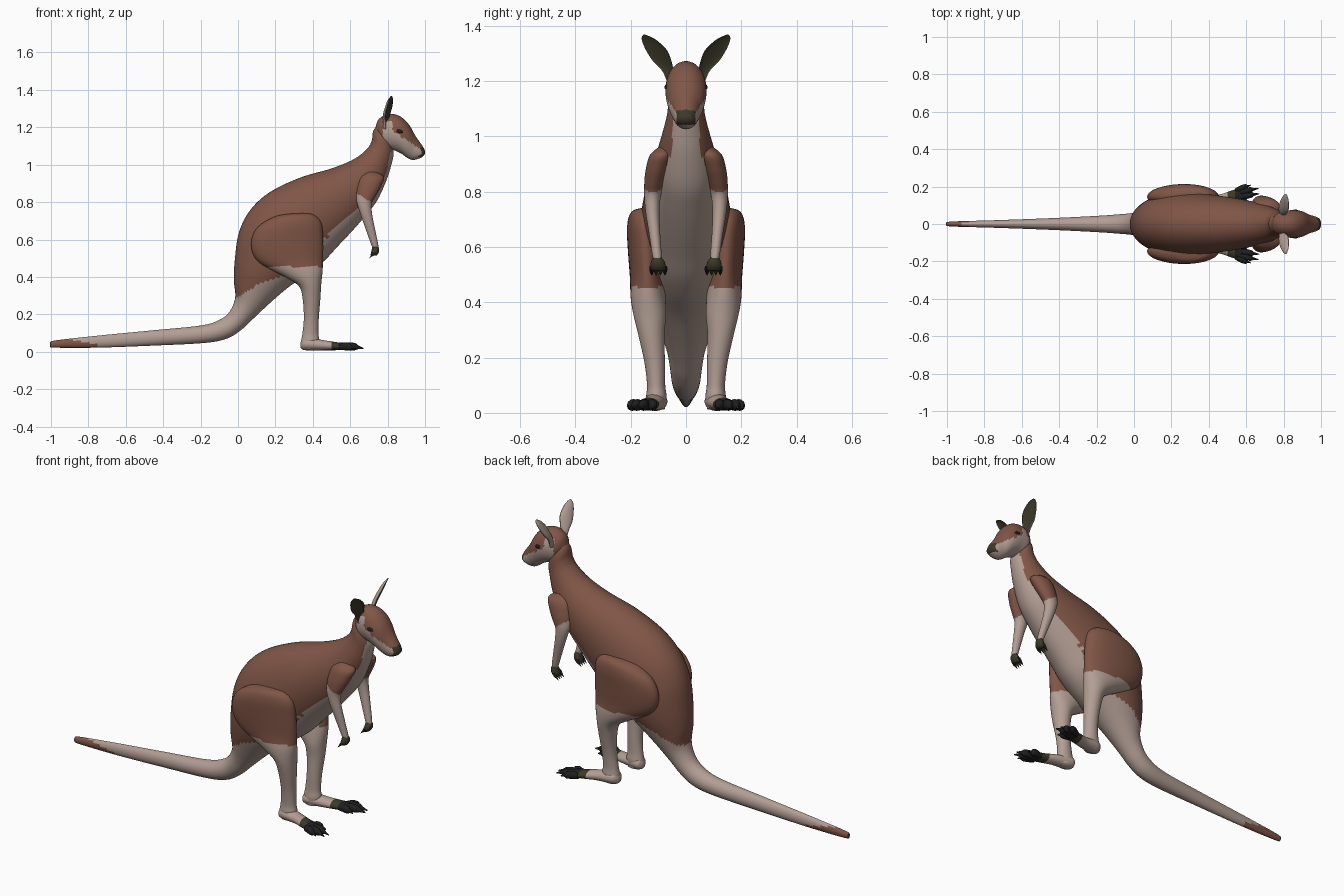
import bpy, bmesh, math
from mathutils import Vector

COLOURS = {
    "brown fur": (0.215, 0.092, 0.062),
    "pale fur": (0.45, 0.345, 0.30),
    "dark olive skin": (0.045, 0.041, 0.022),
    "black": (0.014, 0.014, 0.015),
}
MATS = {}
for name, c in COLOURS.items():
    MATS[name] = bpy.data.materials.new(name)
    MATS[name].diffuse_color = (*c, 1)
KEYS = list(MATS)
BROWN, PALE, OLIVE, BLACK = range(4)


def spline(a, b, c, d, t):
    return 0.5 * (2 * b + (c - a) * t + (2 * a - 5 * b + 4 * c - d) * t * t
                  + (3 * b - a - 3 * c + d) * t ** 3)


def loft(name, stations, rule, n=36, sub=6, side=1, scoop=1.0, skew=0.0):
    """Smooth skin over rings. Station: edge A (x, z), edge B (x, z), half width, centre y."""
    st = [tuple(s) + (0,) * (6 - len(s)) for s in stations]
    rows = []
    for i in range(len(st) - 1):
        four = [st[max(i - 1, 0)], st[i], st[i + 1], st[min(i + 2, len(st) - 1)]]
        for k in range(sub):
            rows.append([spline(*v, k / sub) for v in zip(*four)])
    rows.append(st[-1])
    bm = bmesh.new()
    rings = []
    for ax, az, bx, bz, w, yc in rows:
        ring = []
        for j in range(n):
            t = 2 * math.pi * j / n
            c, s = math.cos(t), math.sin(t)
            if c < 0:
                c *= scoop              # negative scoop hollows the B side
            dy = max(w, 0.001) * s
            ring.append(bm.verts.new(((ax + bx) / 2 + (ax - bx) / 2 * c - skew * dy,
                                      side * (yc + dy),
                                      (az + bz) / 2 + (az - bz) / 2 * c)))
        rings.append(ring)
    for r, q in zip(rings, rings[1:]):
        for j in range(n):
            bm.faces.new((r[j], r[(j + 1) % n], q[(j + 1) % n], q[j]))
    bm.faces.new(rings[0])
    bm.faces.new(rings[-1])
    return finish(name, bm, rule)


def finish(name, bm, rule):
    bmesh.ops.recalc_face_normals(bm, faces=bm.faces)
    bm.normal_update()
    for f in bm.faces:
        f.smooth = True
        f.material_index = rule(f.calc_center_median(), f.normal) if callable(rule) else rule
    me = bpy.data.meshes.new(name)
    bm.to_mesh(me)
    bm.free()
    for k in KEYS:
        me.materials.append(MATS[k])
    ob = bpy.data.objects.new(name, me)
    bpy.context.collection.objects.link(ob)
    return ob


# Colour rules
FLANK = [(0, .29), (.11, .36), (.3, .42), (.46, .6), (.63, .76), (.72, .85), (.79, .95), (.82, 1.08)]


def flank_line(x):
    if x <= FLANK[0][0]:
        return FLANK[0][1]
    for (x0, z0), (x1, z1) in zip(FLANK, FLANK[1:]):
        if x <= x1:
            return z0 + (z1 - z0) * (x - x0) / (x1 - x0)
    return 1.12


def body_rule(p, nrm):
    if p.x < -.75:
        return BROWN if p.z < .04 + (-.75 - p.x) * .17 else PALE
    return BROWN if p.z > flank_line(p.x) else PALE


def head_rule(p, nrm):
    if p.x > .962 and p.z > 1.042 and abs(p.y) < .034 and p.z < 1.095:
        return OLIVE
    cheek = p.x > .785 and p.z < 1.165 - (p.x - .85) * .65
    ear_root = .775 < p.x < .825 and 1.1 < p.z < 1.235 and abs(p.y) > .045
    return PALE if cheek or ear_root else BROWN


def leg_rule(p, nrm):
    return BROWN if p.z > .455 else PALE


def arm_rule(p, nrm):
    return BROWN if p.z > .795 + (.72 - p.x) * .6 else PALE


def foot_rule(p, nrm):
    return PALE if p.x < .5 else OLIVE if p.x < .54 else BLACK


def ear_rule(p, nrm):
    return OLIVE if nrm.x > .1 else PALE


# Tail, torso and neck in one skin
loft("body_and_tail", [
    (-1.0, .048, -1.0, .03, .004), (-.98, .06, -.98, .022, .013),
    (-.75, .086, -.75, .022, .02), (-.45, .115, -.45, .033, .031),
    (-.2, .14, -.18, .047, .044), (-.1, .17, -.06, .07, .052),
    (-.045, .215, .015, .115, .058), (-.015, .29, .08, .175, .07),
    (-.022, .38, .165, .255, .1), (-.018, .48, .27, .345, .135),
    (.003, .63, .38, .42, .16), (.06, .75, .46, .485, .168),
    (.165, .85, .53, .56, .163), (.33, .93, .61, .645, .148),
    (.5, .98, .68, .725, .128), (.62, 1.03, .745, .81, .108),
    (.69, 1.085, .795, .92, .085), (.715, 1.13, .82, 1.0, .07),
    (.725, 1.185, .832, 1.06, .062), (.765, 1.23, .82, 1.11, .045)],
    body_rule, n=56)

# Head with muzzle
loft("head", [
    (.735, 1.2, .75, 1.13, .03), (.752, 1.243, .79, 1.09, .06),
    (.80, 1.271, .84, 1.075, .072), (.86, 1.262, .875, 1.058, .074),
    (.91, 1.22, .90, 1.04, .066), (.95, 1.152, .925, 1.027, .05),
    (.985, 1.102, .95, 1.027, .04), (.999, 1.075, .98, 1.038, .028),
    (1.0, 1.062, .995, 1.05, .008)], head_rule, n=48, sub=7)

for side, tag in ((1, "left"), (-1, "right")):
    # Eye
    bm = bmesh.new()
    bmesh.ops.create_uvsphere(bm, u_segments=20, v_segments=12, radius=1)
    for v in bm.verts:
        v.co = Vector((.862 + .024 * v.co.x, side * (.061 + .017 * v.co.y),
                       1.178 + .013 * v.co.z - .004 * v.co.x))
    finish(tag + "_eye", bm, BLACK)

    # Ear, hollow towards the front and outside
    loft(tag + "_ear", [
        (.778, 1.19, .815, 1.19, .014, .052), (.775, 1.235, .82, 1.235, .02, .065),
        (.778, 1.27, .826, 1.27, .033, .085), (.79, 1.31, .834, 1.31, .038, .106),
        (.803, 1.345, .834, 1.345, .028, .131), (.814, 1.362, .828, 1.362, .013, .146),
        (.819, 1.368, .822, 1.368, .002, .15)],
        ear_rule, n=28, side=side, scoop=-.35, skew=.35)

    # Hind leg
    loft(tag + "_hind_leg", [
        (.29, .742, .33, .742, .01, .135), (.19, .72, .40, .735, .048, .148),
        (.10, .66, .445, .69, .063, .15), (.07, .57, .455, .6, .065, .145),
        (.11, .48, .455, .5, .063, .14), (.25, .40, .452, .43, .063, .137),
        (.325, .35, .445, .36, .059, .131), (.346, .28, .44, .28, .047, .125),
        (.352, .18, .432, .18, .037, .113), (.345, .1, .43, .1, .033, .108),
        (.337, .05, .435, .06, .037, .107), (.345, .012, .43, .015, .03, .107)],
        leg_rule, n=40, side=side)

    # Foot with fanned toes
    loft(tag + "_foot", [
        (.335, .05, .335, .02, .015, .105), (.36, .075, .36, .008, .04, .107),
        (.45, .063, .45, .008, .036, .12), (.52, .052, .52, .008, .038, .14),
        (.57, .047, .57, .009, .04, .152), (.6, .04, .6, .012, .025, .157)],
        foot_rule, n=28, side=side)
    for i, (y0, x1, y1) in enumerate([(.125, .625, .118), (.143, .672, .162),
                                      (.165, .665, .19), (.178, .625, .208)]):
        def at(f, top, low, w):
            x = .54 + (x1 - .54) * f
            return (x, top, x, low, w, y0 + (y1 - y0) * f)
        loft(f"{tag}_toe_{i + 1}", [at(0, .04, .01, .012), at(.35, .05, .008, .018),
                                    at(.65, .046, .008, .016), at(.78, .034, .014, .008),
                                    at(1, .02, .014, .002)],
             BLACK, n=14, sub=4, side=side)

    # Arm
    loft(tag + "_arm", [
        (.69, .97, .73, .965, .015, .075), (.648, .93, .78, .935, .042, .088),
        (.633, .87, .765, .885, .043, .103), (.632, .82, .738, .835, .036, .115),
        (.64, .78, .715, .79, .03, .121), (.66, .72, .718, .73, .025, .121),
        (.688, .64, .735, .645, .02, .113), (.713, .57, .75, .57, .017, .105),
        (.72, .55, .75, .55, .014, .103)], arm_rule, n=32, side=side)

    # Hand and fingers
    loft(tag + "_hand", [
        (.718, .565, .748, .565, .013, .104), (.715, .545, .755, .55, .024, .102),
        (.71, .525, .752, .53, .028, .101), (.71, .512, .742, .515, .022, .1)],
        OLIVE, n=20, side=side)
    for i in range(4):
        y = .076 + .016 * i
        loft(f"{tag}_finger_{i + 1}", [
            (.718, .53, .74, .532, .008, y), (.71, .515, .732, .52, .009, y),
            (.703, .503, .715, .508, .005, y), (.697, .497, .701, .499, .001, y)],
            BLACK if i % 3 == 0 else OLIVE, n=10, sub=3, side=side)
